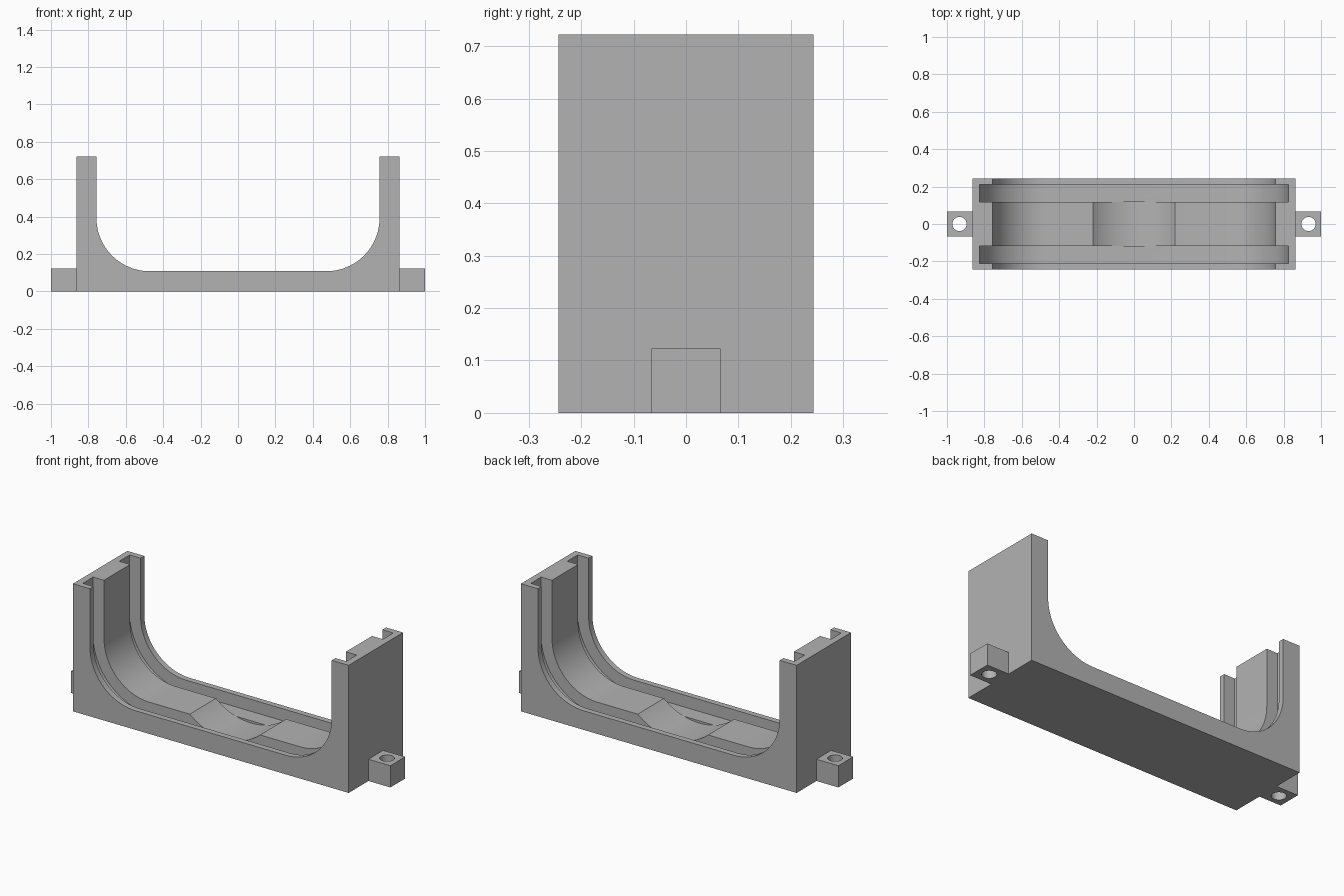
import bpy, bmesh, math

if "Cube" in bpy.data.objects:
    bpy.data.objects.remove(bpy.data.objects["Cube"])

grey = bpy.data.materials.new("light_grey")
grey.diffuse_color = (0.45, 0.45, 0.45, 1)
grey.use_nodes = True
grey.node_tree.nodes["Principled BSDF"].inputs["Base Color"].default_value = grey.diffuse_color

HALF_X, HALF_Y, HEIGHT = 0.863, 0.243, 0.722
INNER_X, FLOOR, RADIUS = 0.757, 0.108, 0.285     # cradle opening
GROOVE_DEPTH, GROOVE_IN, GROOVE_OUT = 0.068, 0.117, 0.21


def prism(name, outline, y0, y1):
    """Extrude an (x, z) outline from y0 to y1."""
    bm = bmesh.new()
    front = [bm.verts.new((x, y0, z)) for x, z in outline]
    back = [bm.verts.new((x, y1, z)) for x, z in outline]
    n = len(outline)
    bm.faces.new(front)
    bm.faces.new(back[::-1])
    for i in range(n):
        j = (i + 1) % n
        bm.faces.new((front[j], front[i], back[i], back[j]))
    bmesh.ops.recalc_face_normals(bm, faces=bm.faces)
    mesh = bpy.data.meshes.new(name)
    bm.to_mesh(mesh)
    bm.free()
    obj = bpy.data.objects.new(name, mesh)
    bpy.context.collection.objects.link(obj)
    mesh.materials.append(grey)
    return obj


def box(x0, x1, z0, z1):
    return [(x0, z0), (x1, z0), (x1, z1), (x0, z1)]


def arc(cx, cz, r, a0, a1, n):
    return [(cx + r * math.cos(math.radians(a0 + (a1 - a0) * i / n)),
             cz + r * math.sin(math.radians(a0 + (a1 - a0) * i / n)))
            for i in range(n + 1)]


def u_outline(offset):
    """Round-cornered U opening, grown outward by offset."""
    cx, cz, r = INNER_X - RADIUS, FLOOR + RADIUS, RADIUS + offset
    return (arc(-cx, cz, r, 180, 270, 24) + arc(cx, cz, r, 270, 360, 24)
            + [(cx + r, 1.0), (-cx - r, 1.0)])


def cut(obj, cutter):
    mod = obj.modifiers.new("cut", 'BOOLEAN')
    mod.operation, mod.solver, mod.object = 'DIFFERENCE', 'EXACT', cutter
    bpy.context.view_layer.objects.active = obj
    bpy.ops.object.modifier_apply(modifier=mod.name)
    bpy.data.objects.remove(cutter)


def smooth(obj):
    bpy.ops.object.select_all(action='DESELECT')
    obj.select_set(True)
    bpy.context.view_layer.objects.active = obj
    bpy.ops.object.shade_smooth_by_angle(angle=math.radians(25))


# cradle body with its U-shaped opening
body = prism("cradle_body", box(-HALF_X, HALF_X, 0, HEIGHT), -HALF_Y, HALF_Y)
cut(body, prism("opening_cutter", u_outline(0), -0.4, 0.4))

# shallow round dip in the middle of the centre band
cut(body, prism("dip_cutter", arc(0, 0.366, 0.339, 180, 360, 64),
                -GROOVE_IN, GROOVE_IN))

# two grooves following the opening
for s in (-1, 1):
    y0, y1 = sorted((s * GROOVE_IN, s * GROOVE_OUT))
    cut(body, prism("groove_cutter", u_outline(GROOVE_DEPTH), y0, y1))
smooth(body)

# mounting tabs with screw holes
for s, side in ((-1, "left"), (1, "right")):
    x0, x1 = sorted((s * HALF_X, s * 1.0))
    tab = prism(side + "_mounting_tab", box(x0, x1, 0, 0.123), -0.066, 0.066)
    bpy.ops.mesh.primitive_cylinder_add(vertices=32, radius=0.038, depth=0.5,
                                        location=(s * 0.933, 0, 0.06))
    hole = bpy.context.object
    hole.data.materials.append(grey)
    cut(tab, hole)
    smooth(tab)
